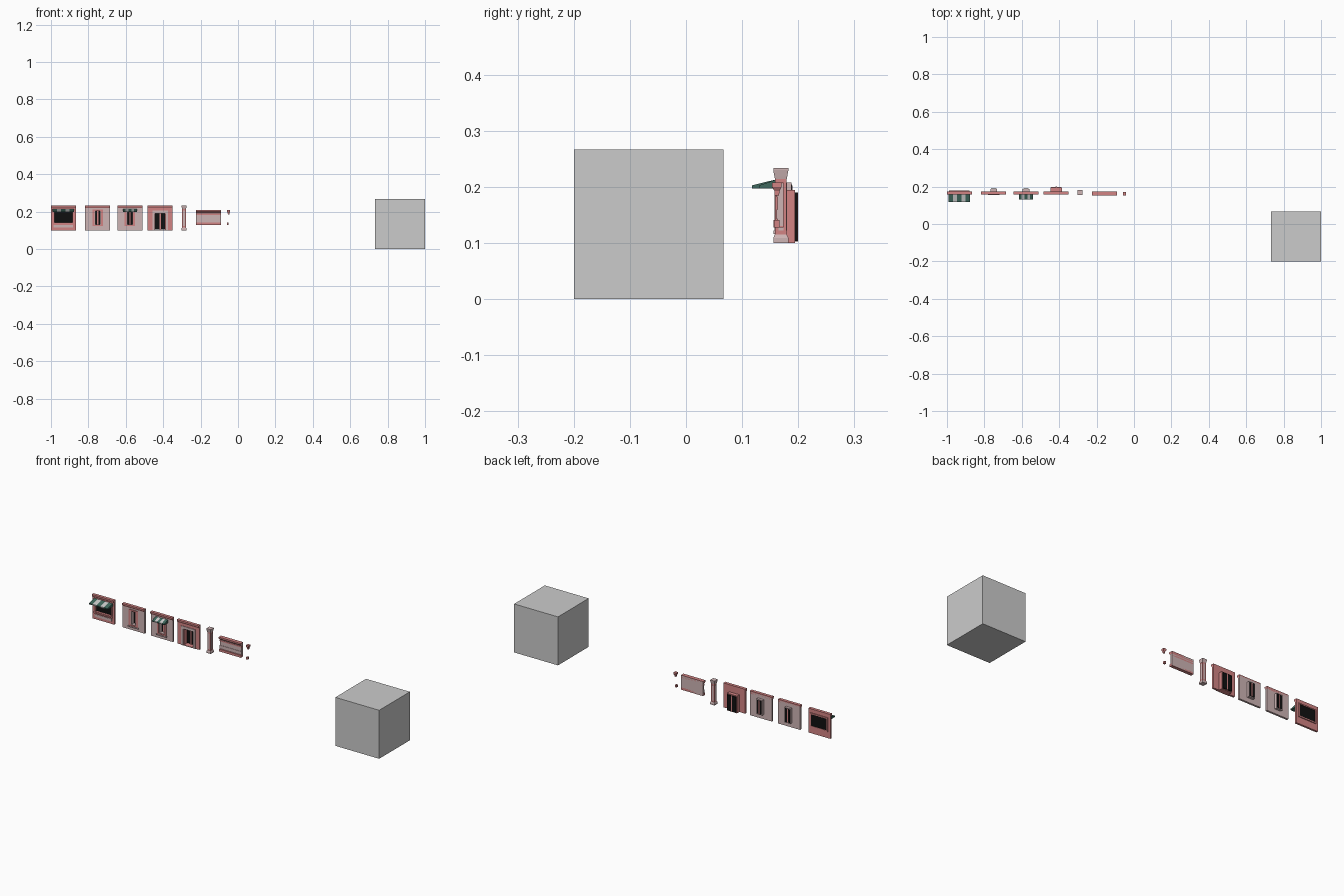
import bpy, bmesh

if "Cube" in bpy.data.objects:
    bpy.data.objects.remove(bpy.data.objects["Cube"])

def mat(name, c):
    m = bpy.data.materials.new(name)
    m.diffuse_color = (*c, 1)
    m.use_nodes = True
    m.node_tree.nodes["Principled BSDF"].inputs["Base Color"].default_value = m.diffuse_color
    return m

RED = mat("brick_red", (0.65, 0.23, 0.23))
PINK = mat("pale_stone", (0.62, 0.46, 0.46))
BLACK = mat("dark_glass", (0.005, 0.005, 0.005))
GREEN = mat("green_cloth", (0.05, 0.14, 0.11))
WHITE = mat("white_cloth", (0.75, 0.75, 0.72))

def mesh(name, verts, faces, m=None):
    bm = bmesh.new()
    vs = [bm.verts.new(v) for v in verts]
    for f in faces:
        bm.faces.new([vs[i] for i in f])
    bmesh.ops.recalc_face_normals(bm, faces=bm.faces)
    me = bpy.data.meshes.new(name)
    bm.to_mesh(me)
    bm.free()
    if m:
        me.materials.append(m)
    ob = bpy.data.objects.new(name, me)
    bpy.context.collection.objects.link(ob)
    return ob

def prism(name, profile, x0, x1, m=None):
    """Extrude a (y, z) profile along x."""
    n = len(profile)
    verts = [(x, y, z) for x in (x0, x1) for y, z in profile]
    faces = [range(n), range(n, 2 * n)]
    faces += [(i, (i + 1) % n, (i + 1) % n + n, i + n) for i in range(n)]
    return mesh(name, verts, faces, m)

def box(name, x0, x1, y0, y1, z0, z1, m=None):
    return prism(name, [(y0, z0), (y1, z0), (y1, z1), (y0, z1)], x0, x1, m)

def ring(name, xo, xi, y0, y1, zo, zi, m):
    """Rectangular frame with an opening; x ranges, z ranges as (lo, hi)."""
    def loop(x, z, y):
        return [(x[0], y, z[0]), (x[1], y, z[0]), (x[1], y, z[1]), (x[0], y, z[1])]
    v = loop(xo, zo, y0) + loop(xi, zi, y0) + loop(xo, zo, y1) + loop(xi, zi, y1)
    f = []
    for i in range(4):
        j = (i + 1) % 4
        f += [(i, j, 4 + j, 4 + i), (8 + i, 8 + j, 12 + j, 12 + i),
              (i, j, 8 + j, 8 + i), (4 + i, 4 + j, 12 + j, 12 + i)]
    return mesh(name, v, f, m)

def stack(name, cx, cy, sections, m):
    """Square column from (half width, z) sections."""
    v = [(cx + sx * h, cy + sy * h, z) for h, z in sections
         for sx, sy in ((-1, -1), (1, -1), (1, 1), (-1, 1))]
    n = len(sections)
    f = [range(4), range(4 * n - 4, 4 * n)]
    f += [(4 * k + i, 4 * k + (i + 1) % 4, 4 * k + 4 + (i + 1) % 4, 4 * k + 4 + i)
          for k in range(n - 1) for i in range(4)]
    return mesh(name, v, f, m)

W, Z0, Z1 = 0.1335, 0.1, 0.234      # panel size
YF, YB = 0.163, 0.174               # wall faces

def wall(name, c, m, hx, z0, z1):
    x0, x1 = c - W / 2, c + W / 2
    ring(name + "_wall", (x0, x1), (c - hx, c + hx), YF, YB, (Z0, Z1 - 0.006), (z0, z1), m)
    prism(name + "_cornice", [(YB, 0.219), (0.162, 0.219), (0.157, 0.228), (0.157, Z1), (YB, Z1)],
          x0, x1, RED)

def awning(name, c, half, front):
    w = 2 * half / 5
    prof = [(front, 0.197), (front, 0.203), (YF, 0.214), (YF, 0.209), (front + 0.003, 0.199), (front + 0.003, 0.197)]
    for i in range(5):
        x = c - half + i * w
        prism(f"{name}_stripe_{i}", prof, x, x + w, WHITE if i % 2 else GREEN)
    for s in (-1, 1):
        x = c + s * half
        prism(name + "_side", [(front, 0.197), (front, 0.203), (YF, 0.214), (YF, 0.197)],
              x, x - s * 0.001, GREEN)

def window(name, c):
    ring(name + "_casing", (c - 0.018, c + 0.018), (c - 0.013, c + 0.013), YF, 0.188,
         (0.125, 0.208), (0.13, 0.203), PINK)
    ring(name + "_trim", (c - 0.028, c + 0.028), (c - 0.0175, c + 0.0175), 0.159, YF + 0.001,
         (0.118, 0.212), (0.129, 0.204), RED)
    box(name + "_glass", c - 0.014, c + 0.014, 0.184, 0.189, 0.129, 0.204, BLACK)
    box(name + "_mullion", c - 0.003, c + 0.003, 0.179, 0.19, 0.13, 0.203, RED)
    box(name + "_sill", c - 0.031, c + 0.031, 0.156, YF, 0.116, 0.122, PINK)

# shop front panel
c = -0.934
wall("shop", c, RED, 0.049, 0.143, 0.208)
ring("shop_trim", (c - 0.054, c + 0.054), (c - 0.048, c + 0.048), 0.159, 0.179, (0.137, 0.213), (0.143, 0.207), RED)
box("shop_glass", c - 0.05, c + 0.05, 0.172, 0.177, 0.142, 0.208, BLACK)
box("shop_sill", c - 0.056, c + 0.056, 0.156, YF, 0.134, 0.141, RED)
box("shop_lower_panel", c - 0.052, c + 0.052, 0.161, YF, 0.114, 0.128, PINK)
awning("shop_awning", c, 0.057, 0.118)

# window panels
for name, c in (("plain_window", -0.75), ("shaded_window", -0.578)):
    wall(name, c, PINK, 0.0175, 0.127, 0.206)
    window(name, c)
awning("window_awning", -0.578, 0.037, 0.131)

# doorway panel
c = -0.416
wall("door", c, RED, 0.03, 0.103, 0.19)
ring("door_casing", (c - 0.031, c + 0.031), (c - 0.027, c + 0.027), YF, 0.194, (Z0, 0.195), (0.103, 0.19), RED)
ring("door_trim", (c - 0.042, c + 0.042), (c - 0.03, c + 0.03), 0.16, YF + 0.001, (Z0, 0.205), (0.102, 0.191), PINK)
for s in (-1, 1):
    box("door_leaf", c + s * 0.002, c + s * 0.027, 0.19, 0.199, 0.104, 0.19, BLACK)
box("door_post", c - 0.003, c + 0.003, 0.186, 0.1995, 0.103, 0.19, RED)

# pillar
cx, cy = -0.2885, 0.169
stack("pillar_shaft", cx, cy, [(0.01, 0.112), (0.01, 0.222)], RED)
stack("pillar_base", cx, cy, [(0.0135, Z0), (0.0135, 0.109), (0.011, 0.115)], PINK)
stack("pillar_capital", cx, cy, [(0.0105, 0.214), (0.0115, 0.219), (0.0135, 0.23), (0.0135, Z1)], PINK)
for s in (-1, 1):
    box("pillar_inset", cx - 0.0045, cx + 0.0045, cy + s * 0.009, cy + s * 0.011, 0.122, 0.207, PINK)
    box("pillar_side_inset", cx + s * 0.009, cx + s * 0.011, cy - 0.0045, cy + 0.0045, 0.122, 0.207, PINK)

# storey band panel
x0, x1 = -0.225, -0.0915
box("band_wall", x0, x1, YF, YB, 0.13, 0.206, PINK)
prism("band_cornice", [(YB, 0.193), (0.16, 0.193), (0.153, 0.2), (0.153, 0.208), (YB, 0.208)], x0, x1, RED)
box("band_upper_strip", x0, x1, 0.161, YB, 0.182, 0.189, RED)
box("band_lower_strip", x0, x1, 0.161, YB, 0.143, 0.16, PINK)
box("band_foot", x0, x1, 0.156, YB, 0.128, 0.141, RED)

# corner trim pieces
stack("corner_cornice", -0.0505, 0.162, [(0.004, 0.185), (0.0045, 0.193), (0.0085, 0.2), (0.0085, 0.208)], RED)
stack("corner_foot", -0.055, 0.162, [(0.005, 0.128), (0.005, 0.141)], RED)

# size reference block
box("reference_block", 0.733, 1.0, -0.2, 0.067, 0, 0.267)
